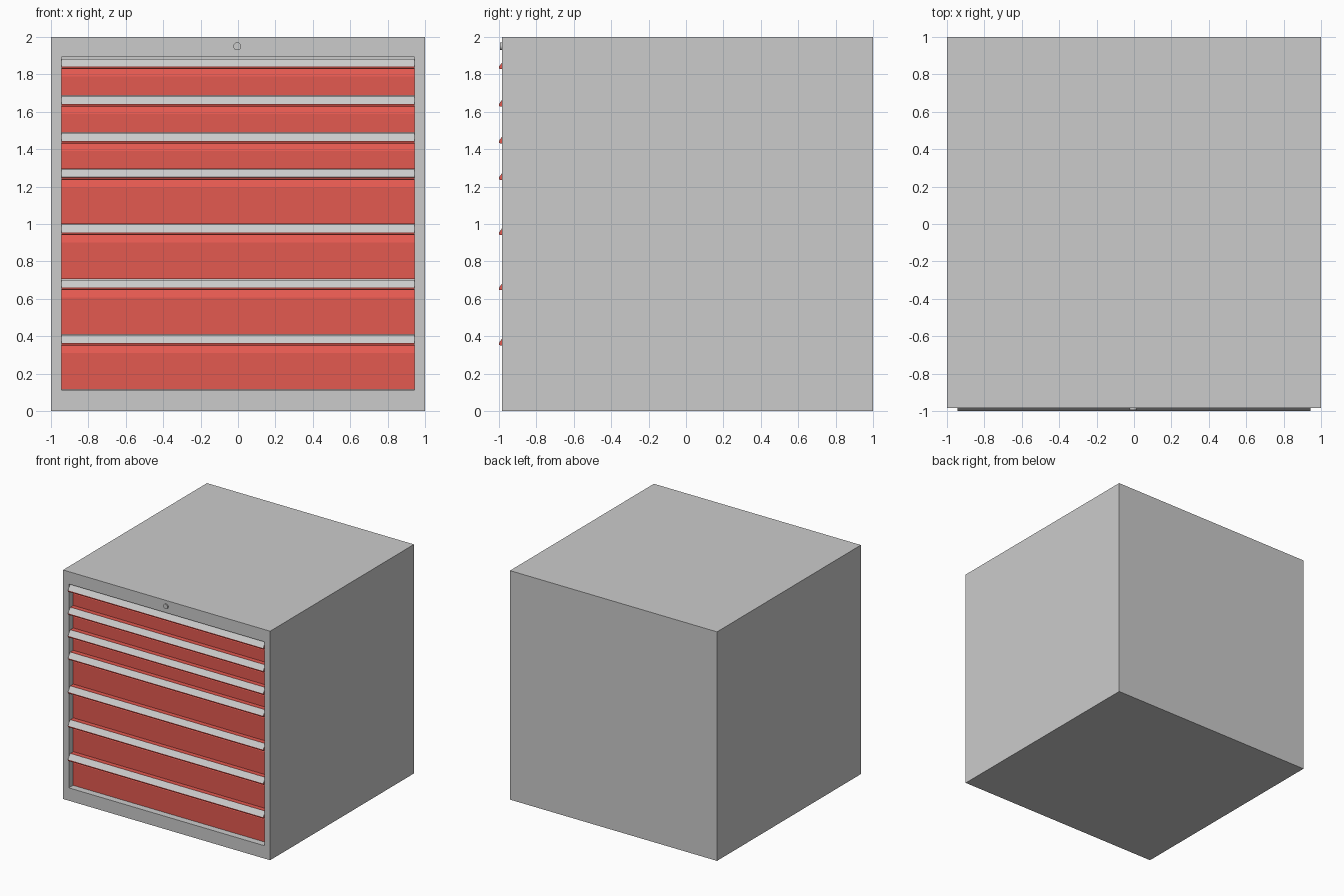
import bpy, bmesh
from mathutils import Vector

if "Cube" in bpy.data.objects:
    bpy.data.objects.remove(bpy.data.objects["Cube"])

HALF_W = 0.943      # half width of the drawer opening
FACE = -0.985       # front plane of the cabinet

red = bpy.data.materials.new("red_paint")
red.diffuse_color = (0.77, 0.10, 0.08, 1)
red.use_nodes = True
red.node_tree.nodes["Principled BSDF"].inputs["Base Color"].default_value = red.diffuse_color


def finish(name, bm, mat=None):
    bmesh.ops.recalc_face_normals(bm, faces=bm.faces[:])
    me = bpy.data.meshes.new(name)
    bm.to_mesh(me)
    bm.free()
    ob = bpy.data.objects.new(name, me)
    bpy.context.collection.objects.link(ob)
    if mat:
        me.materials.append(mat)
    return ob


def extrude_profile(name, profile, half, mat=None):
    """Sweep a (y, z) outline along x."""
    bm = bmesh.new()
    face = bm.faces.new([bm.verts.new((-half, y, z)) for y, z in profile])
    res = bmesh.ops.extrude_face_region(bm, geom=[face])
    verts = [v for v in res["geom"] if isinstance(v, bmesh.types.BMVert)]
    bmesh.ops.translate(bm, verts=verts, vec=(2 * half, 0, 0))
    if face.is_valid is False or len(bm.faces) < len(profile) + 2:
        bmesh.ops.holes_fill(bm, edges=bm.edges[:])
    return finish(name, bm, mat)


# Cabinet shell: box with the front face inset and pushed inwards
bm = bmesh.new()
bmesh.ops.create_cube(bm, size=2)
for v in bm.verts:
    v.co.z += 1
    if v.co.y < 0:
        v.co.y = FACE
bm.normal_update()
front = min(bm.faces, key=lambda f: f.calc_center_median().y)
bmesh.ops.inset_individual(bm, faces=[front], thickness=0.05)
for v in front.verts:
    v.co = Vector((0.945 if v.co.x > 0 else -0.945, FACE,
                   1.892 if v.co.z > 1 else 0.112))
recess = bmesh.ops.extrude_discrete_faces(bm, faces=[front])["faces"][0]
bmesh.ops.translate(bm, verts=recess.verts[:], vec=(0, 0.125, 0))
finish("cabinet_shell", bm)

# Drawer fronts: flat panel, finger recess, overhanging grip with label strip
bottoms = [0.115, 0.41, 0.705, 1.0, 1.295, 1.49, 1.687, 1.887]
for i, (b, nxt) in enumerate(zip(bottoms, bottoms[1:])):
    t = nxt - 0.004
    profile = [(-0.87, b), (-0.932, b), (-0.932, t - 0.095),
               (-0.90, t - 0.048), (-0.992, t - 0.055), (-1.0, t - 0.052),
               (-1.0, t - 0.044), (-0.966, t), (-0.87, t)]
    extrude_profile(f"drawer_front_{i + 1}", profile, HALF_W, red)

    strip = [(-0.999, t - 0.042), (-0.968, t - 0.001),
             (-0.964, t - 0.003), (-0.994, t - 0.043)]
    extrude_profile(f"label_strip_{i + 1}", [(y - 0.001, z + 0.001) for y, z in strip], HALF_W)

# Lock barrel above the drawers
bpy.ops.mesh.primitive_cylinder_add(vertices=24, radius=0.021, depth=0.04,
                                    location=(-0.004, -0.975, 1.95),
                                    rotation=(1.5708, 0, 0))
bpy.context.object.name = "lock_barrel"
bpy.ops.object.shade_smooth_by_angle()
